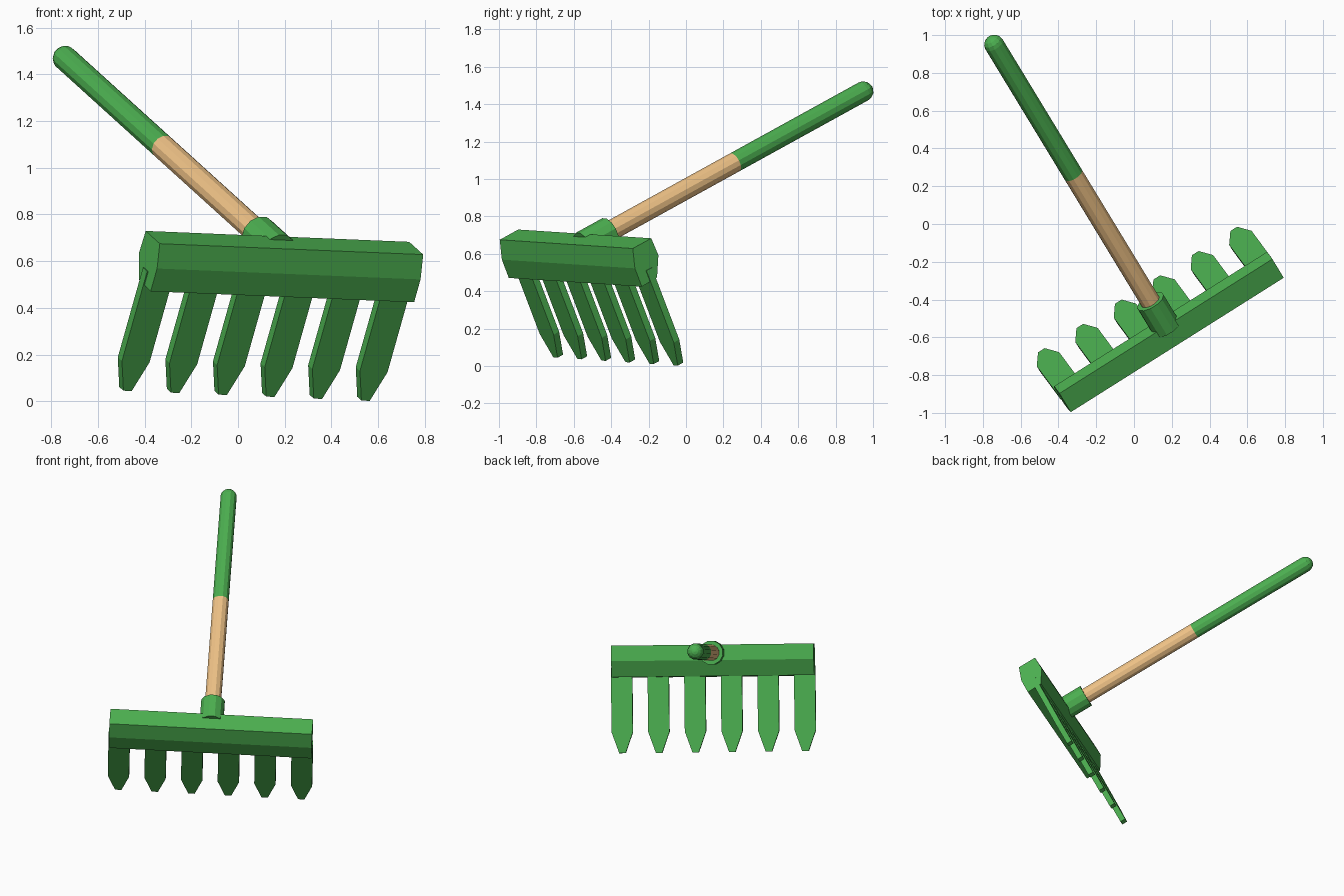
import bpy, bmesh
from math import sin, cos, pi
from mathutils import Matrix, Vector

if "Cube" in bpy.data.objects:
    bpy.data.objects.remove(bpy.data.objects["Cube"])

# Tilted frame: X along the bar, Y up the handle, Z opposite to the tines
handle_dir = Vector((-0.47, 0.773, 0.426)).normalized()
bar_dir = Vector((0.845, 0.533, -0.035))
bar_dir = (bar_dir - handle_dir * bar_dir.dot(handle_dir)).normalized()
up_dir = bar_dir.cross(handle_dir)
frame = Matrix((bar_dir, handle_dir, up_dir)).transposed().to_4x4()
frame.translation = (0.181, -0.569, 0.577)


def material(name, color):
    mat = bpy.data.materials.new(name)
    mat.diffuse_color = (*color, 1)
    mat.use_nodes = True
    mat.node_tree.nodes["Principled BSDF"].inputs["Base Color"].default_value = mat.diffuse_color
    return mat


green = material("green", (0.072, 0.429, 0.08))
wood = material("wood", (0.86, 0.54, 0.24))


def finish(name, bm, mat):
    bmesh.ops.recalc_face_normals(bm, faces=bm.faces)
    mesh = bpy.data.meshes.new(name)
    bm.to_mesh(mesh)
    bm.free()
    mesh.materials.append(mat)
    obj = bpy.data.objects.new(name, mesh)
    obj.matrix_world = frame
    bpy.context.collection.objects.link(obj)
    return obj


def prism(name, points, offset, mat):
    """Extrude a closed outline of 3D points by an offset vector."""
    bm = bmesh.new()
    face = bm.faces.new([bm.verts.new(p) for p in points])
    new = bmesh.ops.extrude_face_region(bm, geom=[face])["geom"]
    bmesh.ops.translate(bm, vec=offset, verts=[v for v in new if isinstance(v, bmesh.types.BMVert)])
    # keep the starting cap so the solid is closed
    if not face.is_valid or len(bm.faces) < len(points) + 2:
        bmesh.ops.holes_fill(bm, edges=bm.edges)
    return finish(name, bm, mat)


def turned(name, profile, mat, sides=12, z=0.05):
    """Stack rings of (distance along handle, radius) and cap the ends."""
    bm = bmesh.new()
    rings = [[bm.verts.new((r * cos(2 * pi * (i + 0.5) / sides), y, z + r * sin(2 * pi * (i + 0.5) / sides)))
              for i in range(sides)] for y, r in profile]
    for a, b in zip(rings, rings[1:]):
        for i in range(sides):
            j = (i + 1) % sides
            bm.faces.new((a[i], a[j], b[j], b[i]))
    bm.faces.new(rings[0])
    bm.faces.new(rings[-1])
    return finish(name, bm, mat)


# Six-sided head bar
half = 0.667
section = [(0.082, 0.104), (-0.046, 0.104), (-0.077, 0.001),
           (-0.077, -0.107), (0.03, -0.103), (0.086, 0.002)]
prism("head_bar", [(-half, y, z) for y, z in section], (2 * half, 0, 0), green)

# Six flat pointed tines
thick = 0.038
for i in range(6):
    x = (i - 2.5) * 0.241
    outline = [(-0.07, -0.04), (-0.07, -0.465), (-0.021, -0.603),
               (0.021, -0.603), (0.07, -0.465), (0.07, -0.04)]
    prism(f"tine_{i + 1}", [(x + dx, -thick / 2, z) for dx, z in outline], (0, thick, 0), green)

# Socket, wooden shaft and rounded grip
r = 0.054
turned("socket", [(0.045, 0.08), (0.228, 0.08)], green)
turned("wooden_shaft", [(0.1, r), (1.095, r)], wood)
dome = [(1.985 + r * sin(a), r * cos(a)) for a in (pi / 8, pi / 4, pi * 3 / 8, pi * 0.47)]
turned("grip", [(1.095, r), (1.985, r)] + dome, green)
